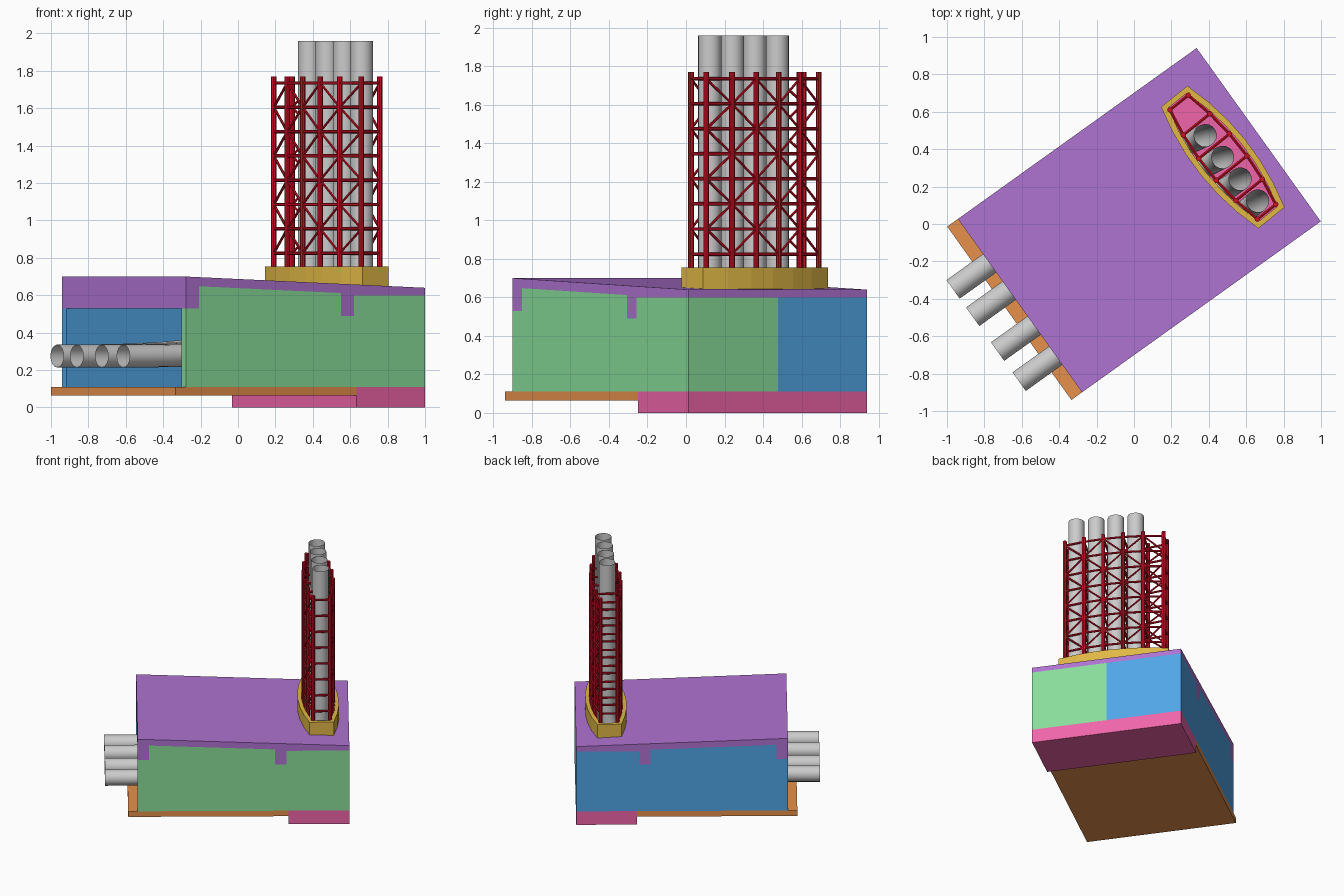
import bpy, bmesh, math
from mathutils import Matrix, Vector

if "Cube" in bpy.data.objects:
    bpy.data.objects.remove(bpy.data.objects["Cube"])

# Hall frame (u length, v width) and stack frame (p across, s along)
HALL = Matrix.Rotation(math.radians(35.6), 4, 'Z')
STACK = Matrix.Translation((0.475, 0.3575, 0)) @ Matrix.Rotation(math.radians(38.7), 4, 'Z')


def mat(name, rgb):
    m = bpy.data.materials.new(name)
    m.diffuse_color = (*rgb, 1)
    m.use_nodes = True
    m.node_tree.nodes["Principled BSDF"].inputs["Base Color"].default_value = m.diffuse_color
    return m


ORANGE = mat("orange", (0.79, 0.28, 0.07))
PINK = mat("pink", (0.87, 0.13, 0.40))
GREEN = mat("green", (0.25, 0.72, 0.32))
BLUE = mat("blue", (0.08, 0.38, 0.80))
PURPLE = mat("purple", (0.43, 0.17, 0.64))
GOLD = mat("gold", (0.75, 0.48, 0.06))
RED = mat("red", (0.58, 0.005, 0.017))


def finish(bm, name, frame, material=None):
    bmesh.ops.recalc_face_normals(bm, faces=bm.faces)
    bm.transform(frame)
    me = bpy.data.meshes.new(name)
    bm.to_mesh(me)
    bm.free()
    ob = bpy.data.objects.new(name, me)
    bpy.context.collection.objects.link(ob)
    if material:
        me.materials.append(material)
    return ob


def prism(bm, pts, offset):
    """Extrude a closed 3D outline along offset."""
    f = bm.faces.new([bm.verts.new(p) for p in pts])
    ext = bmesh.ops.extrude_face_region(bm, geom=[f])["geom"]
    bmesh.ops.translate(bm, vec=offset, verts=[g for g in ext if isinstance(g, bmesh.types.BMVert)])


def box(bm, u0, u1, v0, v1, z0, z1):
    prism(bm, [(u0, v0, z0), (u1, v0, z0), (u1, v1, z0), (u0, v1, z0)], (0, 0, z1 - z0))


def rod(bm, a, b, r, sides=6):
    a, b = Vector(a), Vector(b)
    d = b - a
    m = Matrix.Translation((a + b) / 2) @ d.to_track_quat('Z', 'Y').to_matrix().to_4x4()
    bmesh.ops.create_cone(bm, cap_ends=True, segments=sides, radius1=r, radius2=r,
                          depth=d.length, matrix=m)


# Floor slab and foundation
bm = bmesh.new()
box(bm, -0.82, 0.37, -0.57, 0.57, 0.065, 0.11)
finish(bm, "floor_slab", HALL, ORANGE)
bm = bmesh.new()
box(bm, 0.37, 0.82, -0.57, 0.57, 0, 0.11)
finish(bm, "foundation", HALL, PINK)

# Underside of the roof with its two cross beams (u, z)
UNDER = [(0.82, 0.60), (0.354, 0.60), (0.354, 0.49), (0.268, 0.49), (0.268, 0.612),
         (-0.665, 0.648), (-0.665, 0.53), (-0.75, 0.53)]

# Two L-shaped wall halves, open at the duct end
T = 0.043
for name, s, m in (("wall_half_front", -1, GREEN), ("wall_half_back", 1, BLUE)):
    bm = bmesh.new()
    prism(bm, [(u, s * 0.57, z) for u, z in [(-0.75, 0.11), (0.82, 0.11)] + UNDER], (0, -s * T, 0))
    v0, v1 = sorted((0, s * (0.57 - T)))
    box(bm, 0.82 - T, 0.82, v0, v1, 0.11, 0.60)
    finish(bm, name, HALL, m)

# Sloping roof
bm = bmesh.new()
prism(bm, [(u, -0.57, z) for u, z in [(-0.75, 0.70), (0.82, 0.64)] + UNDER], (0, 1.14, 0))
roof = finish(bm, "roof", HALL, PURPLE)


def boat(half_len, end_w, mid_w, z, n=6):
    """Blunt-ended outline with bowed long sides."""
    side = []
    for i in range(n + 1):
        t = -1 + 2 * i / n
        side.append((mid_w - (mid_w - end_w) * t * t, half_len * t, z))
    return side + [(-x, y, z) for x, y, z in reversed(side)]


# Opening in the roof under the stack
bm = bmesh.new()
prism(bm, boat(0.388, 0.064, 0.122, 0.5), (0, 0, 0.4))
cutter = finish(bm, "roof_cutter", STACK)
cutter.hide_render = True
mod = roof.modifiers.new("opening", 'BOOLEAN')
mod.operation = 'DIFFERENCE'
mod.solver = 'EXACT'
mod.object = cutter
bpy.context.view_layer.objects.active = roof
bpy.ops.object.modifier_apply(modifier="opening")
bpy.data.objects.remove(cutter)

# Stack curb
bm = bmesh.new()
loops = [[bm.verts.new(p) for p in boat(*dims)] for dims in (
    (0.416, 0.09, 0.152, 0.64), (0.416, 0.09, 0.152, 0.755),
    (0.388, 0.064, 0.122, 0.755), (0.388, 0.064, 0.122, 0.64))]
for k in range(4):
    a, b = loops[k], loops[(k + 1) % 4]
    for i in range(len(a)):
        j = (i + 1) % len(a)
        bm.faces.new((a[i], a[j], b[j], b[i]))
finish(bm, "stack_curb", STACK, GOLD)

# Lattice tower: columns, rings, cross bars and diagonals
stations = [-0.374 + 0.1496 * k for k in range(6)]
half_w = [0.107 - 0.044 * (s / 0.374) ** 2 for s in stations]
levels = [0.825 + 0.13 * k for k in range(8)]
bm = bmesh.new()
for k, (s, w) in enumerate(zip(stations, half_w)):
    for side in (-1, 1):
        rod(bm, (side * w, s, 0.70), (side * w, s, 1.77), 0.015, 8)
    for z in levels:
        rod(bm, (-w, s, z), (w, s, z), 0.009)
    if k == 5:
        continue
    s2, w2 = stations[k + 1], half_w[k + 1]
    for side in (-1, 1):
        a, b = (side * w, s), (side * w2, s2)
        for i, z in enumerate(levels):
            rod(bm, (*a, z), (*b, z), 0.009)
            if i < 7:
                p, q = (a, b) if (i + k) % 2 else (b, a)
                rod(bm, (*p, z), (*q, levels[i + 1]), 0.007)
finish(bm, "lattice_tower", STACK, RED)

# Ducts: in through the open end, bending up through the roof
for k, (v_in, s) in enumerate(((-0.328, -0.299), (-0.13, -0.149), (0.099, 0.0), (0.279, 0.149))):
    top = HALL.inverted() @ STACK @ Vector((0, s, 0))
    u, v = top.x, top.y
    cu = bpy.data.curves.new(f"duct_{k + 1}", 'CURVE')
    cu.dimensions = '3D'
    cu.bevel_depth = 0.061
    cu.bevel_resolution = 6
    cu.resolution_u = 12
    sp = cu.splines.new('BEZIER')
    sp.bezier_points.add(3)
    knots = [((-0.99, v_in, 0.275), (-1.05, v_in, 0.275), (-0.9, v_in, 0.275)),
             ((-0.70, v_in, 0.277), (-0.8, v_in, 0.275), (0.10, v_in, 0.285)),
             ((u, v, 0.75), (u, v, 0.37), (u, v, 1.0)),
             ((u, v, 1.96), (u, v, 1.6), (u, v, 2.0))]
    for bp, (co, hl, hr) in zip(sp.bezier_points, knots):
        bp.handle_left_type = bp.handle_right_type = 'FREE'
        bp.co, bp.handle_left, bp.handle_right = (HALL @ Vector(p) for p in (co, hl, hr))
    ob = bpy.data.objects.new(cu.name, cu)
    bpy.context.collection.objects.link(ob)
    bpy.ops.object.select_all(action='DESELECT')
    ob.select_set(True)
    bpy.context.view_layer.objects.active = ob
    bpy.ops.object.convert(target='MESH')
    bpy.ops.object.shade_smooth_by_angle()
